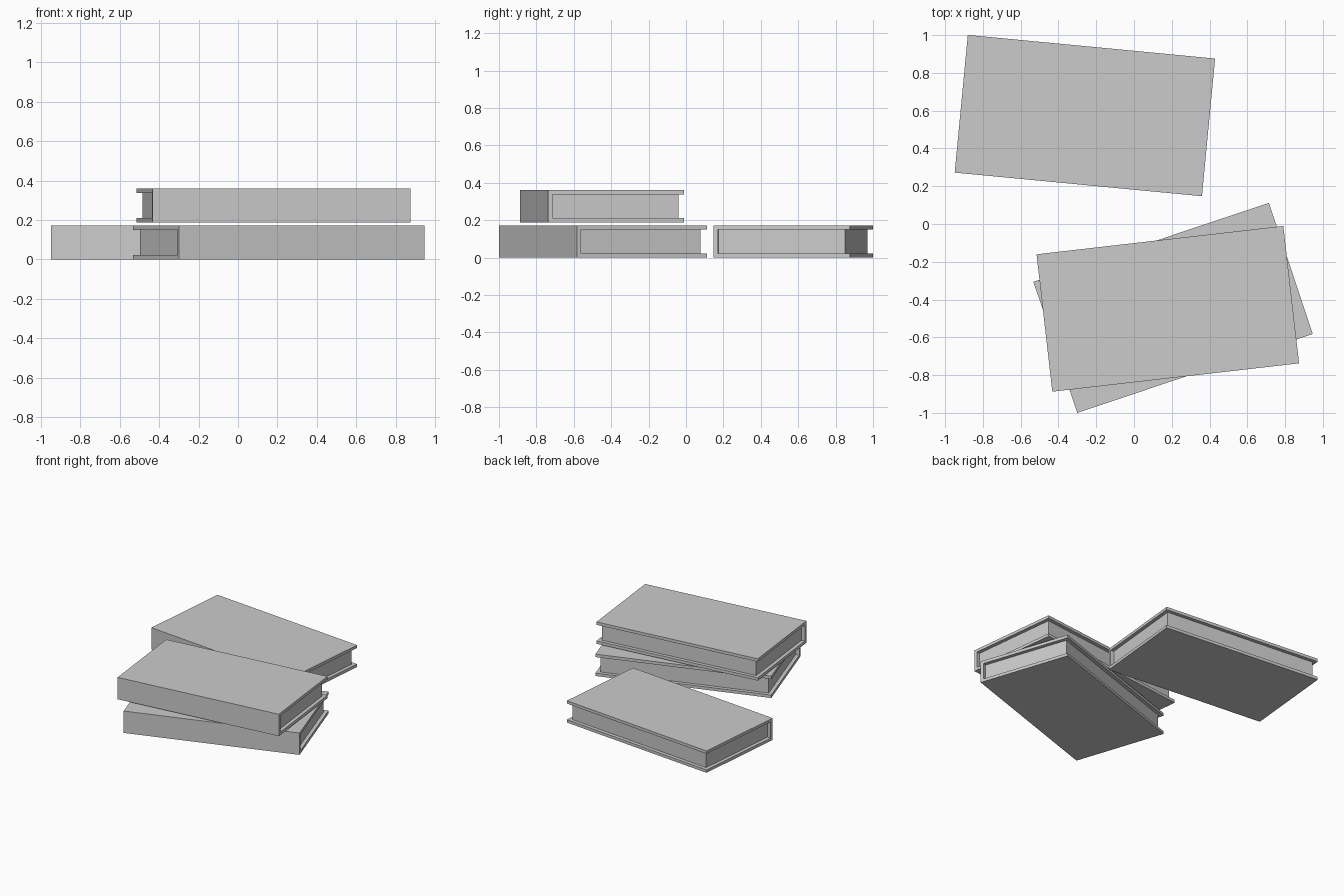
import bpy, bmesh
from math import radians
from mathutils import Matrix

if "Cube" in bpy.data.objects:
    bpy.data.objects.remove(bpy.data.objects["Cube"])

L, W, H = 1.315, 0.732, 0.173   # book length, width, thickness
COVER, INSET = 0.023, 0.028     # cover thickness, page inset


def finish(name, bm, place):
    mesh = bpy.data.meshes.new(name)
    bm.to_mesh(mesh)
    bm.free()
    obj = bpy.data.objects.new(name, mesh)
    obj.matrix_world = place
    bpy.context.collection.objects.link(obj)
    return obj


def book(label, x, y, z, angle):
    place = Matrix.Translation((x, y, z)) @ Matrix.Rotation(radians(angle), 4, 'Z')

    # Cover: C-shaped profile (y, z) with the spine at -y, extruded along x
    a, b, t = -W / 2, W / 2, COVER
    profile = [(a, 0), (b, 0), (b, t), (a + t, t),
               (a + t, H - t), (b, H - t), (b, H), (a, H)]
    bm = bmesh.new()
    face = bm.faces.new([bm.verts.new((-L / 2, py, pz)) for py, pz in profile])
    ext = bmesh.ops.extrude_face_region(bm, geom=[face])
    bmesh.ops.translate(bm, vec=(L, 0, 0),
                        verts=[v for v in ext['geom'] if isinstance(v, bmesh.types.BMVert)])
    bmesh.ops.recalc_face_normals(bm, faces=bm.faces)
    finish(label + "_cover", bm, place)

    # Page block: inset on three sides, touching spine and covers
    bm = bmesh.new()
    y0, y1 = a + t, b - INSET
    size = Matrix.Diagonal((L - 2 * INSET, y1 - y0, H - 2 * t, 1))
    bmesh.ops.create_cube(bm, size=1,
                          matrix=Matrix.Translation((0, (y0 + y1) / 2, H / 2)) @ size)
    finish(label + "_pages", bm, place)


book("back_book", -0.26, 0.574, 0, -5.45)
book("lower_book", 0.207, -0.444, 0, 18.5)
book("upper_book", 0.179, -0.449, 0.188, 6.55)
